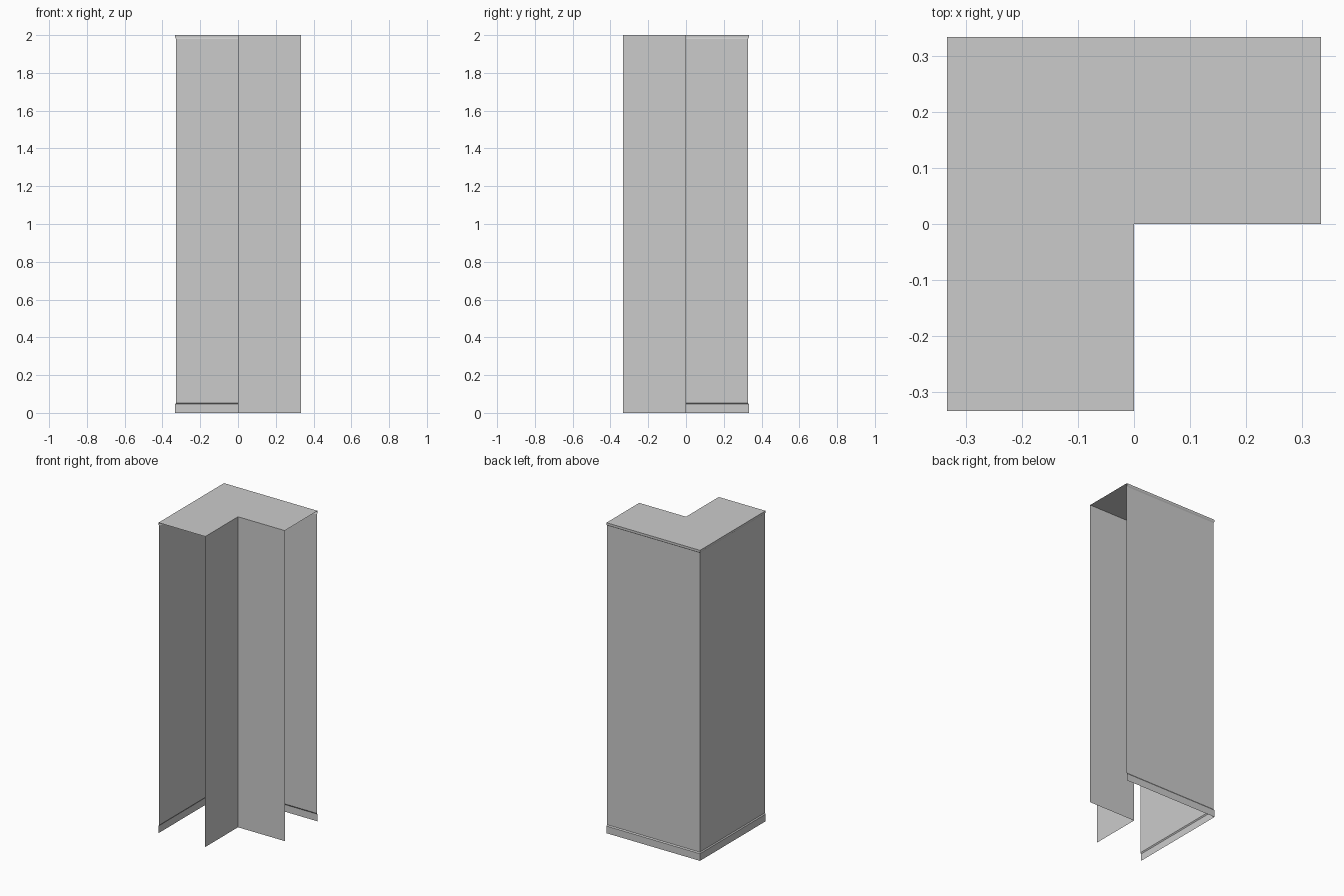
import bpy

default_cube = bpy.data.objects.get("Cube")
if default_cube:
    bpy.data.objects.remove(default_cube, do_unlink=True)

HALF = 1 / 3      # half of the footprint
INSET = 0.328     # outer wall plane, slightly behind the trims
HEIGHT = 2.0

grey = bpy.data.materials.new("light_grey")
grey.use_nodes = True
colour = (0.6, 0.6, 0.6, 1)
grey.diffuse_color = colour
grey.node_tree.nodes["Principled BSDF"].inputs["Base Color"].default_value = colour


def add_part(name, verts, faces):
    mesh = bpy.data.meshes.new(name)
    mesh.from_pydata(verts, [], faces)
    mesh.materials.append(grey)
    obj = bpy.data.objects.new(name, mesh)
    bpy.context.collection.objects.link(obj)
    return obj


def sweep(name, profile, path_at):
    """Open sheet: a vertical profile of (offset, z) swept along a corner path."""
    verts, faces = [], []
    for offset, z in profile:
        verts += [(x, y, z) for x, y in path_at(offset)]
    n = len(path_at(0))
    for row in range(len(profile) - 1):
        for i in range(n - 1):
            a = row * n + i
            faces.append((a, a + 1, a + n + 1, a + n))
    return add_part(name, verts, faces)


def outer_path(o):
    return [(HALF, o), (-o, o), (-o, -HALF)]


def inner_path(o):
    return [(o, -HALF), (o, -o), (HALF, -o)]


# Outer corner: skirting, wall and top trim, open at both ends
sweep("skirting", [(HALF, 0), (HALF, 0.046), (INSET, 0.053)], outer_path)
sweep("outer_wall", [(INSET, 0.053), (INSET, 1.98)], outer_path)
sweep("top_trim", [(INSET, 1.98), (HALF, 1.988), (HALF, HEIGHT)], outer_path)

# Plain inner corner
sweep("inner_wall", [(0, 0), (0, HEIGHT)], inner_path)

# L-shaped top; the underside stays open
outline = outer_path(HALF) + inner_path(0)
add_part("top_panel", [(x, y, HEIGHT) for x, y in outline], [tuple(range(len(outline)))])
